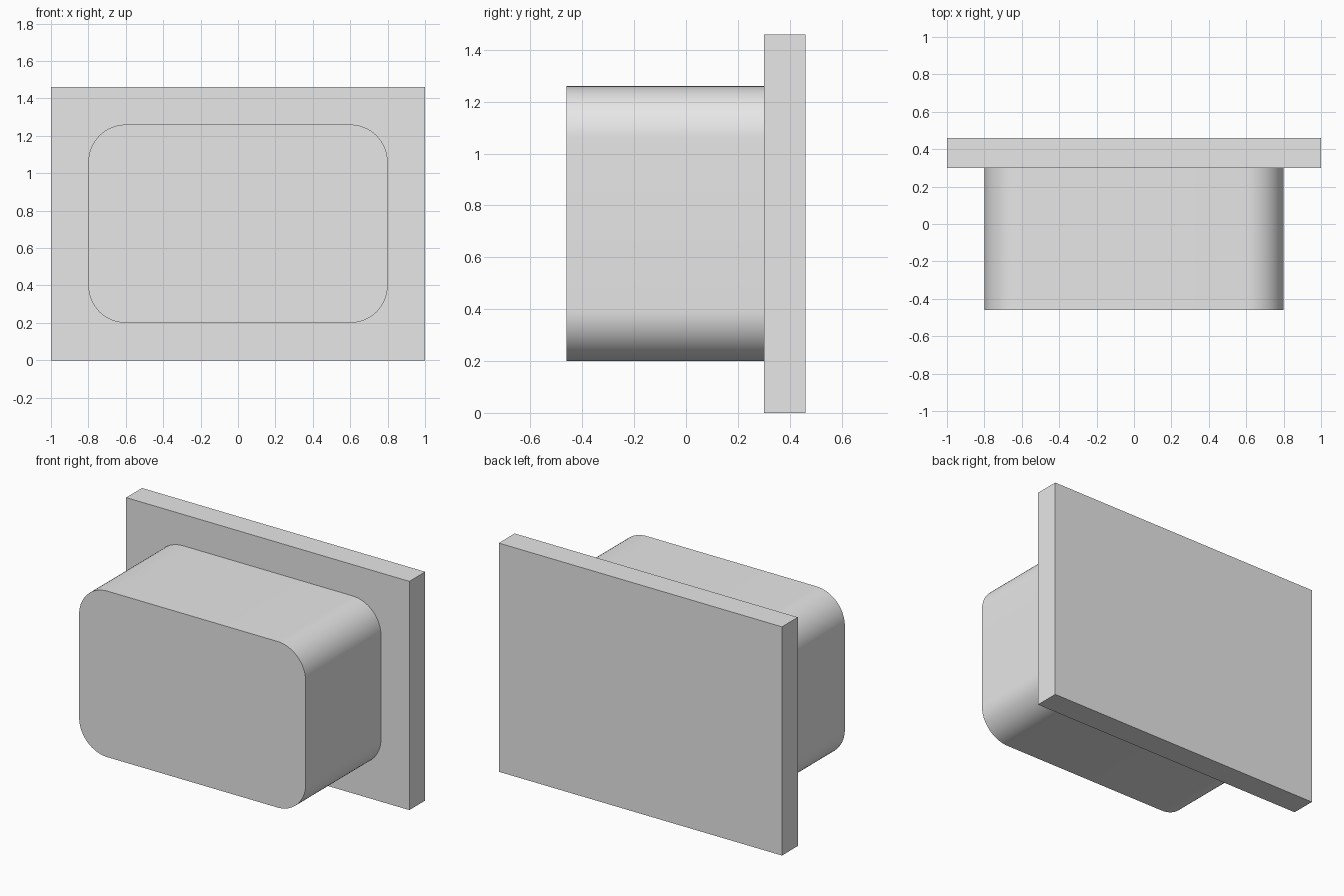
import bpy
import bmesh
from mathutils import Vector

cube = bpy.data.objects.get("Cube")
if cube:
    bpy.data.objects.remove(cube, do_unlink=True)

grey = bpy.data.materials.new("light_grey")
grey.use_nodes = True
grey.diffuse_color = (0.8, 0.8, 0.8, 1)
grey.node_tree.nodes["Principled BSDF"].inputs["Base Color"].default_value = (0.8, 0.8, 0.8, 1)


def box(name, low, high, radius=0.0):
    """Box between two corners, with optional rounding of the edges along y."""
    low, high = Vector(low), Vector(high)
    bm = bmesh.new()
    bmesh.ops.create_cube(bm, size=1)
    for v in bm.verts:
        v.co = (low + high) / 2 + v.co * (high - low)
    if radius:
        edges = [e for e in bm.edges
                 if abs(e.verts[0].co.y - e.verts[1].co.y) > 0.01]
        bmesh.ops.bevel(bm, geom=edges, offset=radius, offset_type='OFFSET',
                        segments=16, profile=0.5, affect='EDGES')
    mesh = bpy.data.meshes.new(name)
    bm.to_mesh(mesh)
    bm.free()
    mesh.materials.append(grey)
    obj = bpy.data.objects.new(name, mesh)
    bpy.context.collection.objects.link(obj)
    return obj


# Flat rectangular flange at the back
box("back_plate", (-1, 0.3, 0), (1, 0.46, 1.46))

# Rounded block standing out from the plate
block = box("rounded_block", (-0.8, -0.46, 0.2), (0.8, 0.3, 1.26), radius=0.2)
bpy.ops.object.select_all(action='DESELECT')
block.select_set(True)
bpy.context.view_layer.objects.active = block
bpy.ops.object.shade_smooth_by_angle()
